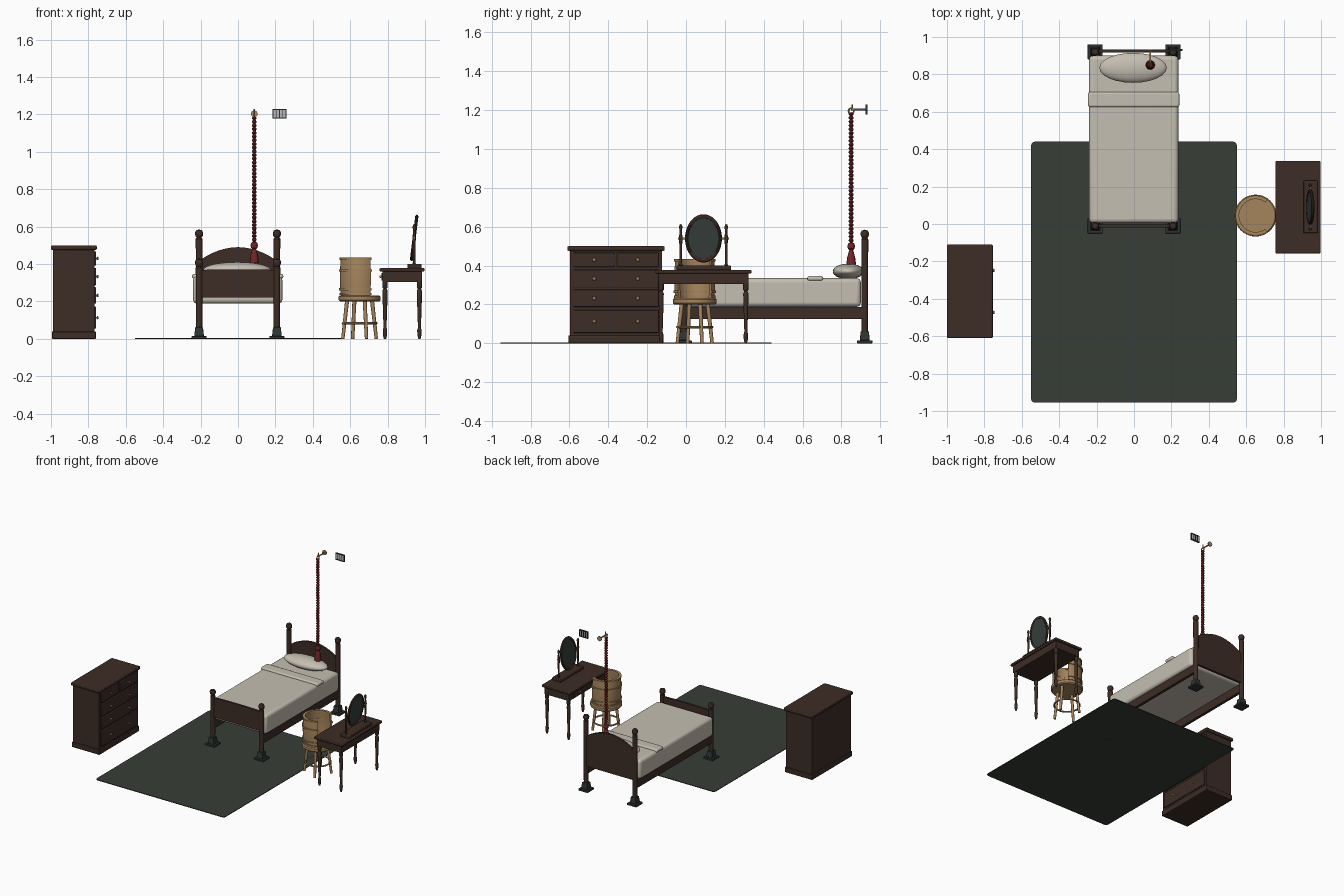
import bpy, bmesh
from math import radians, pi, cos, sin
from mathutils import Vector, Matrix

old = bpy.data.objects.get("Cube")
if old:
    bpy.data.objects.remove(old, do_unlink=True)
built = []


def material(name, *rgb):
    m = bpy.data.materials.new(name)
    m.use_nodes = True
    m.diffuse_color = (*rgb, 1)
    m.node_tree.nodes["Principled BSDF"].inputs["Base Color"].default_value = (*rgb, 1)
    return m


WOOD = material("dark wood", .047, .026, .019)
RUG = material("rug green", .038, .048, .038)
LINEN = material("cream linen", .56, .52, .44)
OAK = material("light oak", .38, .235, .11)
RED = material("rope red", .17, .018, .02)
BRASS = material("brass", .42, .27, .12)
IRON = material("dark iron", .028, .036, .032)
GLASS = material("mirror glass", .036, .05, .045)
PALE = material("pale grey", .5, .5, .5)


def add(name, bm, mat, matrix=None):
    bmesh.ops.recalc_face_normals(bm, faces=bm.faces[:])
    me = bpy.data.meshes.new(name)
    bm.to_mesh(me)
    bm.free()
    me.materials.append(mat)
    ob = bpy.data.objects.new(name, me)
    bpy.context.collection.objects.link(ob)
    if matrix:
        ob.matrix_world = matrix
    built.append(ob)
    return ob


def box(name, mat, x, y, z, bevel=0, segments=2, top=1):
    """Box from (min, max) ranges; top scales the upper face."""
    bm = bmesh.new()
    bmesh.ops.create_cube(bm, size=1)
    for v in bm.verts:
        if v.co.z > 0:
            v.co.x *= top
            v.co.y *= top
        v.co = Vector([(r[0] + r[1]) / 2 + c * (r[1] - r[0]) for r, c in zip((x, y, z), v.co)])
    ob = add(name, bm, mat)
    if bevel:
        mod = ob.modifiers.new("bevel", "BEVEL")
        mod.width, mod.segments = bevel, segments
    return ob


def lathe(name, mat, profile, matrix, start=0, sweep=360, closed=False, steps=24):
    """Turn a (radius, height) profile around local z."""
    bm = bmesh.new()
    vs = [bm.verts.new((r, 0, h)) for r, h in profile]
    es = [bm.edges.new(p) for p in zip(vs, vs[1:])]
    if closed:
        es.append(bm.edges.new((vs[-1], vs[0])))
    bmesh.ops.rotate(bm, verts=vs, matrix=Matrix.Rotation(radians(start), 3, 'Z'))
    bmesh.ops.spin(bm, geom=vs + es, axis=(0, 0, 1), angle=radians(sweep), steps=steps)
    bmesh.ops.remove_doubles(bm, verts=bm.verts[:], dist=1e-5)
    if sweep < 360:
        bmesh.ops.holes_fill(bm, edges=[e for e in bm.edges if e.is_boundary])
    return add(name, bm, mat, matrix)


def at(*p):
    return Matrix.Translation(p)


def rod(name, mat, a, b, r1, r2=None, sides=12):
    a, d = Vector(a), Vector(b) - Vector(a)
    rot = d.to_track_quat('Z', 'Y').to_matrix().to_4x4()
    return lathe(name, mat, [(0, 0), (r1, 0), (r2 or r1, d.length), (0, d.length)],
                 Matrix.Translation(a) @ rot, steps=sides)


def ring(radius, thick, n=10):
    return [(radius + thick * cos(2 * pi * i / n), thick * sin(2 * pi * i / n)) for i in range(n)]


def ball(name, mat, centre, radii):
    bm = bmesh.new()
    bmesh.ops.create_uvsphere(bm, u_segments=24, v_segments=14, radius=1)
    return add(name, bm, mat, at(*centre) @ Matrix.Diagonal((*radii, 1)))


# Rug: thin slab with rounded corners
rug = box("rug", RUG, (-.55, .55), (-.955, .44), (0, .005))
bm = bmesh.new()
bm.from_mesh(rug.data)
upright = [e for e in bm.edges if abs(e.verts[0].co.z - e.verts[1].co.z) > .001]
bmesh.ops.bevel(bm, geom=upright, offset=.02, segments=4, profile=.5, affect='EDGES')
bm.to_mesh(rug.data)
bm.free()

# Dresser: carcass, plinth, top, drawers facing +x
box("dresser_body", WOOD, (-.99, -.767), (-.598, -.124), (.02, .48))
box("dresser_plinth", WOOD, (-.995, -.76), (-.605, -.117), (0, .04), .004)
box("dresser_top", WOOD, (-1, -.755), (-.61, -.11), (.476, .5), .006)
rows = [(.054, .172), (.188, .276), (.286, .38), (.392, .468)]
for i, z in enumerate(rows):
    spans = [(-.58, -.367), (-.355, -.142)] if i == 3 else [(-.58, -.142)]
    for y in spans:
        box("drawer_front", WOOD, (-.775, -.758), y, z, .004)
    for y in (-.473, -.248):
        lathe("drawer_knob", BRASS, [(0, 0), (.005, 0), (.005, .005), (.01, .009), (.007, .014), (0, .015)],
              at(-.76, y, sum(z) / 2) @ Matrix.Rotation(pi / 2, 4, 'Y'), steps=12)

# Bed: posts on flared feet, headboard, footboard, rails
for y, height in ((-.01, .43), (.92, .585)):
    for x in (-.208, .208):
        h = height
        lathe("bed_post", WOOD, [(0, .05), (.017, .05), (.018, h - .05), (.013, h - .043), (.02, h - .034),
                                 (.022, h - .018), (.016, h - .005), (0, h)], at(x, y, 0))
        box("post_foot_plate", IRON, (x - .04, x + .04), (y - .04, y + .04), (0, .015), .003)
        box("post_foot_block", IRON, (x - .026, x + .026), (y - .026, y + .026), (.015, .062), .002, 2, .8)


def board(name, y, z0, edge, rise, n=20):
    """Panel between posts with an arched top."""
    bm = bmesh.new()
    half = .2
    pts = [(-half, z0)] + [(half * (2 * i / n - 1), edge + rise * sin(pi * i / n) ** .8)
                           for i in range(n + 1)] + [(half, z0)]
    face = bm.faces.new([bm.verts.new((px, y - .008, pz)) for px, pz in pts])
    ext = bmesh.ops.extrude_face_region(bm, geom=[face])["geom"]
    bmesh.ops.translate(bm, vec=(0, .016, 0), verts=[g for g in ext if isinstance(g, bmesh.types.BMVert)])
    add(name, bm, WOOD)


board("headboard", .925, .19, .42, .07)
board("footboard", -.01, .22, .368, .004)
for s in (-1, 1):
    box("side_rail", WOOD, sorted((s * .2, s * .222)), (-.005, .915), (.125, .188), .002)

# Bedding
box("mattress", LINEN, (-.24, .237), (.005, .9), (.188, .335), .022, 4)
box("sheet_fold", LINEN, (-.246, .242), (.625, .705), (.322, .347), .01, 3)
ball("pillow", LINEN, (-.005, .835, .37), (.18, .08, .04))

# Bell rope with tassel, hung from a wall bracket
rx, ry = .087, .85
beads = 34
step = .67 / beads
rope = [(0, .52)]
for i in range(beads):
    rope += [(.007, .52 + i * step), (.0125, .52 + (i + .35) * step), (.0125, .52 + (i + .65) * step)]
lathe("bell_rope", RED, rope + [(0, 1.19)], at(rx, ry, 0), steps=12)
lathe("rope_tassel", RED, [(0, .405), (.025, .405), (.021, .44), (.012, .475), (.009, .48), (.017, .487),
                           (.02, .5), (.015, .515), (0, .522)], at(rx, ry, 0), steps=16)
lathe("rope_ring", BRASS, ring(.014, .004), at(rx, ry, 1.195) @ Matrix.Rotation(pi / 2, 4, 'Y'), closed=True)
rod("bracket_arm", BRASS, (rx, ry, 1.203), (rx, .93, 1.203), .005)
rod("bracket_hook", BRASS, (rx, ry + .005, 1.2), (rx, ry + .005, 1.23), .005, .003)
rod("bracket_rose", BRASS, (rx, .927, 1.203), (rx, .934, 1.203), .018, sides=20)

# Small wall plate with dark frame and bars
vx, vz = (.187, .256), (1.18, 1.227)
box("wall_plate", PALE, vx, (.927, .932), vz)
for z in vz:
    box("wall_plate_edge", IRON, (vx[0] - .002, vx[1] + .002), (.924, .935), (z - .003, z + .003))
for i in range(5):
    x = vx[0] + (vx[1] - vx[0]) * i / 4
    box("wall_plate_bar", IRON, (x - .002, x + .002), (.924, .935), vz)

# Dressing table with turned legs
box("table_top", WOOD, (.757, .997), (-.157, .337), (.36, .378), .005)
box("table_apron", WOOD, (.772, .984), (-.142, .322), (.305, .362))
box("table_drawer", WOOD, (.767, .775), (-.09, .27), (.313, .353), .002)
for y in (-.02, .2):
    ball("table_knob", BRASS, (.763, y, .333), (.007, .007, .007))
for x in (.786, .97):
    for y in (-.128, .308):
        lathe("table_leg", WOOD, [(0, .31), (.014, .31), (.014, .275), (.009, .268), (.014, .255), (.013, .21),
                                  (.008, .06), (.012, .045), (.011, .02), (.006, 0), (0, 0)],
              at(x, y, 0), steps=14)

# Tilting oval mirror on its stand
box("mirror_base", WOOD, (.905, .982), (-.048, .232), (.377, .4), .005)
mx, my, mz = .942, .09, .54
for s in (-1, 1):
    y = my + s * .117
    lathe("mirror_post", WOOD, [(0, .39), (.01, .39), (.006, .42), (.007, .5), (.009, .54), (.006, .58),
                                (.009, .598), (.006, .61), (0, .614)], at(mx, y, 0), steps=12)
    rod("mirror_pivot", BRASS, (mx, my + s * .09, mz), (mx, my + s * .13, mz), .005)
tilt = at(mx, my, mz) @ Matrix.Rotation(radians(97), 4, 'Y') @ Matrix.Diagonal((.125, .095, .1, 1))
lathe("mirror_frame", WOOD, ring(.91, .09), tilt, closed=True, steps=40)
lathe("mirror_glass", GLASS, [(0, -.04), (.88, -.04), (.88, .04), (0, .04)], tilt, steps=40)

# Barrel chair: wraparound back open toward +x, round seat, splayed legs
cx, cy = .65, .045
seat = at(cx, cy, 0)
lathe("chair_seat", OAK, [(0, .2), (.105, .2), (.112, .207), (.112, .226), (.105, .233), (0, .233)],
      seat, steps=40)
outer = [(.1, .23), (.104, .28), (.106, .33), (.104, .38), (.1, .432)]
lathe("chair_back", OAK, outer + [(r - .012, z) for r, z in reversed(outer)], seat, 55, 250, True, 36)
for z, r in ((.428, .102), (.365, .106), (.265, .104), (.24, .102)):
    hoop = [(r - .014, z - .006), (r + .005, z - .006), (r + .005, z + .006), (r - .014, z + .006)]
    lathe("chair_hoop", OAK, hoop, seat, 54, 252, True, 36)
for i in range(4):
    a = radians(22.5 + 90 * i)
    u = Vector((cos(a), sin(a), 0))
    c = Vector((cx, cy, 0))
    rod("chair_leg", OAK, c + u * .097, c + u * .072 + Vector((0, 0, .205)), .009, .011)
lathe("chair_foot_ring", OAK, ring(.09, .006), at(cx, cy, .083), closed=True, steps=36)

# Smooth curved surfaces, keep edges crisp
bpy.ops.object.select_all(action='DESELECT')
for ob in built:
    ob.select_set(True)
bpy.context.view_layer.objects.active = built[0]
bpy.ops.object.shade_smooth_by_angle(angle=radians(35))
